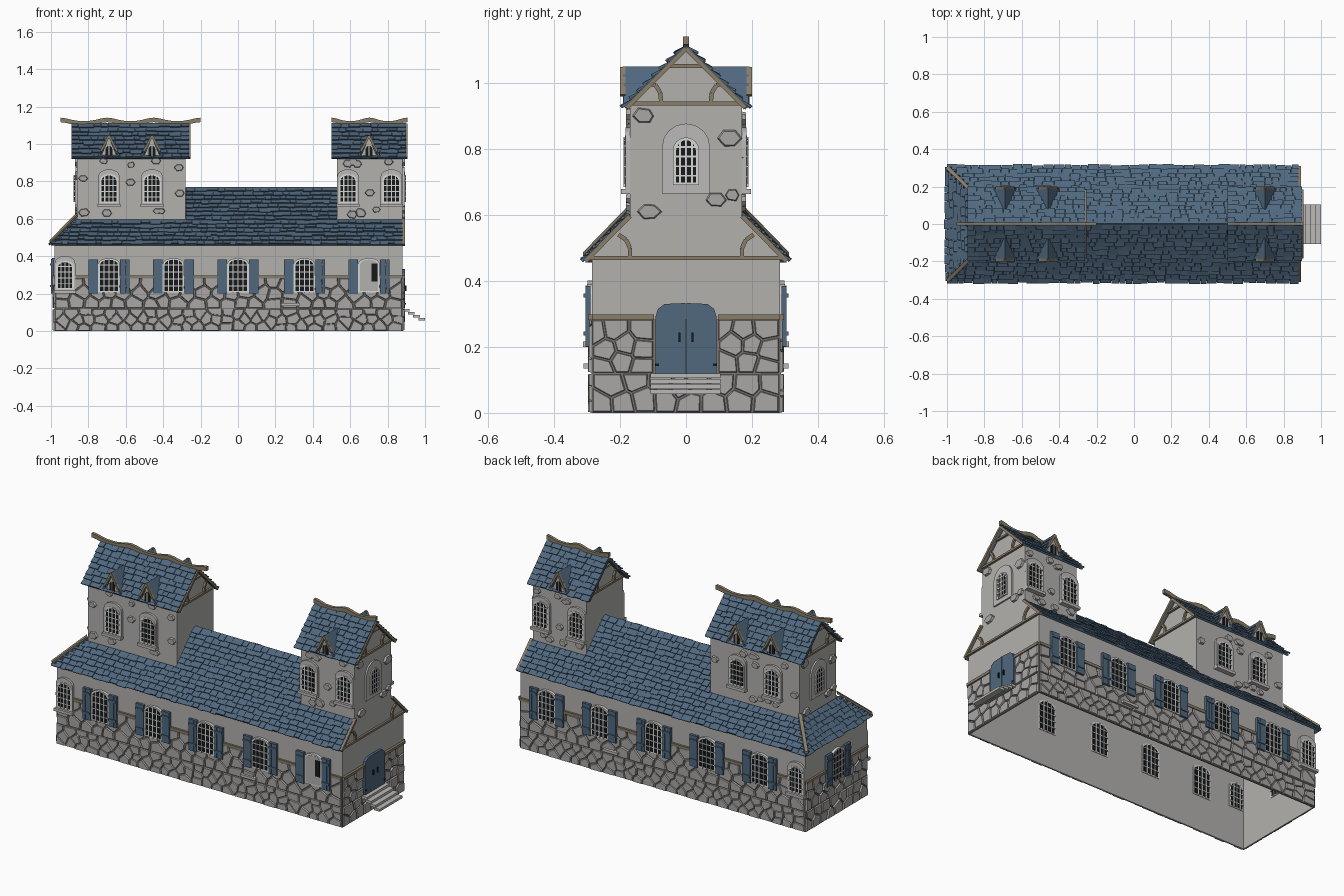
import bpy, bmesh, math, random
from mathutils import Matrix, Vector

if "Cube" in bpy.data.objects:
    bpy.data.objects.remove(bpy.data.objects["Cube"])

random.seed(4)
R = random.uniform
COL = {"slate_blue": (.08, .138, .21), "plaster": (.45, .44, .42), "stone": (.40, .39, .375),
       "mortar": (.20, .19, .18), "timber": (.25, .205, .14), "black_glass": (.008, .009, .01),
       "white_frame": (.68, .68, .67), "pale_trim": (.50, .49, .475)}
MATS = {}
for n, c in COL.items():
    MATS[n] = bpy.data.materials.new(n)
    MATS[n].diffuse_color = (*c, 1)
parts = {}


def frame(deg, dist, z=0, tilt=0):
    """Wall plane: local x along, y up, z outward. deg 0 front, 90 right, 180 back, -90 left."""
    return (Matrix.Rotation(math.radians(deg), 4, 'Z') @ Matrix.Translation((0, -dist, z))
            @ Matrix.Rotation(math.radians(90 - tilt), 4, 'X'))


def solid(name, mat, f, bottom, top):
    bm = parts.setdefault((name, mat), bmesh.new())
    a = [bm.verts.new(f @ Vector(p)) for p in bottom]
    b = [bm.verts.new(f @ Vector(p)) for p in top]
    n = len(a)
    bm.faces.new(a[::-1])
    bm.faces.new(b)
    for i in range(n):
        bm.faces.new((a[i], a[(i + 1) % n], b[(i + 1) % n], b[i]))


def prism(name, mat, f, pts, d0, d1, taper=1):
    cu = sum(p[0] for p in pts) / len(pts)
    cw = sum(p[1] for p in pts) / len(pts)
    solid(name, mat, f, [(u, w, d0) for u, w in pts],
          [(cu + (u - cu) * taper, cw + (w - cw) * taper, d1) for u, w in pts])


def box(name, mat, f, u0, u1, w0, w1, d0, d1):
    prism(name, mat, f, [(u0, w0), (u1, w0), (u1, w1), (u0, w1)], d0, d1)


def strip(name, mat, f, pts, wid, d0, d1):
    for (a, b), (c, d) in zip(pts, pts[1:]):
        n = Vector((b - d, c - a)).normalized() * wid / 2
        prism(name, mat, f, [(a + n.x, b + n.y), (a - n.x, b - n.y),
                             (c - n.x, d - n.y), (c + n.x, d + n.y)], d0, d1)


def arch(u, w, wid, h, rise):
    pts = [(u - wid / 2, w), (u + wid / 2, w)]
    for i in range(9):
        t = math.pi * i / 8
        pts.append((u + wid / 2 * math.cos(t), w + h - rise + rise * math.sin(t)))
    return pts


def window(f, u, w, wid, h, rise=.03, shutters=False, surround=0, sill=True, broken=False):
    if surround:
        prism("window_surrounds", "pale_trim", f,
              arch(u, w - .02, wid + surround, h + .045, rise + .01), 0, .013)
    prism("window_frames", "white_frame", f, arch(u, w, wid, h, rise), -.009, .015)
    prism("window_panes", "plaster" if broken else "black_glass", f,
          arch(u, w + .008, wid - .018, h - .016, rise), -.011, .0165)
    if broken:
        box("window_panes", "black_glass", f, u + .015, u + .045, w + .06, w + h - .03, -.012, .018)
    else:
        for k in (-1, 0, 1):
            x = u + k * wid * .23
            box("window_bars", "white_frame", f, x - .0028, x + .0028, w, w + h - (.012 if k else .004), -.014, .019)
        for k in range(1, 5):
            z = w + h * k / 5
            box("window_bars", "white_frame", f, u - wid * .46, u + wid * .46, z - .0025, z + .0025, -.014, .019)
    if sill:
        box("window_sills", "pale_trim", f, u - wid / 2 - .012, u + wid / 2 + .012, w - .022, w - .006, 0, .027)
    if shutters:
        for s in (-1, 1):
            for k in range(3):                       # planks
                x = u + s * (wid / 2 + .009 + k * .0175)
                box("shutters", "slate_blue", f, x - .0084, x + .0084, w - .004, w + h - .006, .004, .02)
            x = u + s * (wid / 2 + .027)
            for z in (w + .03, w + h - .04):
                box("shutters", "slate_blue", f, x - .024, x + .024, z, z + .012, .018, .025)


def clip(poly, m, n):
    out = []
    for p, q in zip(poly, poly[1:] + poly[:1]):
        a, b = (p - m).dot(n), (q - m).dot(n)
        if a <= 0:
            out.append(p)
        if a * b < 0:
            out.append(p + (q - p) * (a / (a - b)))
    return out


def stones(f, u0, u1, w0, w1, su=.075, sw=.05):
    """Irregular masonry: jittered cells cut by the bisectors to their neighbours."""
    nx, ny = max(1, round((u1 - u0) / su)), max(1, round((w1 - w0) / sw))
    du, dw = (u1 - u0) / nx, (w1 - w0) / ny
    seeds = [Vector((u0 + (i + .5 + (j % 2 - .5) * .4 + R(-.28, .28)) * du, w0 + (j + .5 + R(-.25, .25)) * dw))
             for i in range(nx) for j in range(ny)]
    for s in seeds:
        poly = [Vector(p) for p in ((u0, w0), (u1, w0), (u1, w1), (u0, w1))]
        for t in seeds:
            if t is not s and (t - s).length < 3.2 * su:
                poly = clip(poly, (s + t) / 2, t - s)
        if len(poly) > 2:
            c = sum(poly, Vector((0, 0))) / len(poly)
            prism("wall_stones", "stone", f, [c + (p - c) * .93 for p in poly], 0, R(.007, .012), .9)


def tiles(f, rise, lo, hi):
    """Courses of slates up a 45 degree slope; lo/hi give the side limits at a height."""
    L = rise * math.sqrt(2)
    n = round(L / .031)
    for r in range(n):
        v, h = L * r / n, L / n
        a, b = lo(v * .7071), hi(v * .7071)
        box("roof_deck", "slate_blue", f, a, b, v, v + h, -.008, .001)
        u = a
        while u < b - .002:
            e = min(u + R(.03, .065), b)
            if b - e < .02:
                e = b
            y0, y1, d = v - R(0, .009), v + h, R(.010, .016)
            x0, x1 = u + .001, e - .001
            solid("roof_tiles", "slate_blue", f,
                  [(x0, y0, d - .009), (x1, y0, d - .009), (x1, y1, 0), (x0, y1, 0)],
                  [(x0, y0, d), (x1, y0, d), (x1, y1, .004), (x0, y1, .004)])
            u = e


def chip(f, u, w, r):
    prism("loose_wall_stones", "stone", f,
          [(u + r * R(.85, 1.15) * math.cos(i * 1.047), w + r * .75 * R(.85, 1.15) * math.sin(i * 1.047))
           for i in range(6)], 0, .012, .85)


# --- main body walls, masonry and windows (front and back mirrored) ---
for deg, s in ((0, 1), (180, -1)):
    f = frame(deg, .285)
    a, b = sorted((-.98 * s, .88 * s))
    box("body_walls", "plaster", f, a, b, 0, .475, -.006, 0)
    box("mortar_bed", "mortar", f, a, b, 0, .285, 0, .002)
    stones(f, a, b, 0, .12, .07, .04)
    stones(f, a, b, .12, .285, .08, .055)
    box("wall_beams", "timber", f, a, b, .282, .298, 0, .012)
    for x in (-.69, -.345, 0, .355, .70):
        window(f, x * s, .205, .115, .185, shutters=True, sill=False, broken=(x == .70 and s == 1))
    window(f, -.925 * s, .222, .095, .155, surround=.015)
    box("stone_ledge", "pale_trim", f, .28 * s - .05, .28 * s + .05, .135, .15, 0, .025)
    # main roof slope
    left = lambda d: -1 + d if d < .13 else -.28
    right = lambda d: .88 if d < .13 else .53
    tiles(frame(deg, .305, .462, 45), .305,
          left if s == 1 else (lambda d: -right(d)), right if s == 1 else (lambda d: -left(d)))

# --- left end with hipped roof ---
f = frame(-90, .98)
box("body_walls", "plaster", f, -.285, .285, 0, .475, -.006, 0)
box("mortar_bed", "mortar", f, -.285, .285, 0, .285, 0, .002)
stones(f, -.285, .285, 0, .12)
stones(f, -.285, .285, .12, .285)
box("wall_beams", "timber", f, -.285, .285, .282, .298, 0, .012)
window(f, 0, .205, .115, .185, shutters=True, sill=False)
tiles(frame(-90, 1.0, .462, 45), .13, lambda d: -.305 + d, lambda d: .305 - d)
for s in (-1, 1):                                    # hip boards
    p, q = Vector((-1.0, s * .305, .475)), Vector((-.865, s * .172, .612))
    o = Vector((.007, s * .007, 0))
    z = Vector((0, 0, .012))
    solid("hip_boards", "timber", Matrix(), [p - o, p + o, q + o, q - o],
          [p - o + z, p + o + z, q + o + z, q - o + z])

# --- right gable end with door and steps ---
f = frame(90, .88)
half = [(.285, 0), (.285, .475), (.17, .59), (.17, .93)]
prism("body_walls", "plaster", f, half + [(0, 1.10)] + [(-u, w) for u, w in half[::-1]], -.006, 0)
box("mortar_bed", "mortar", f, -.285, .285, 0, .285, 0, .002)
stones(f, -.285, .285, 0, .12, .07, .055)
for a, b in ((-.285, -.097), (.097, .285)):
    stones(f, a, b, .12, .285, .068, .058)
    box("wall_beams", "timber", f, a, b, .282, .298, 0, .014)
box("wall_beams", "timber", f, -.295, .295, .463, .475, 0, .012)
for s in (-1, 1):
    strip("gable_timbers", "timber", f, [(s * .305, .46), (s * .17, .597)], .014, -.004, .014)
    strip("gable_timbers", "timber", f, [(s * .205, .54), (s * .182, .525), (s * .170, .50), (s * .170, .47)], .013, 0, .01)
    prism("door", "slate_blue", f, [(s * u, w) for u, w in (
        (.001, .12), (.093, .12), (.093, .29), (.085, .315), (.065, .33), (.001, .333))], -.009, .014)
    box("door_fittings", "black_glass", f, s * .02 - .003, s * .02 + .003, .215, .243, .014, .022)
    box("door_fittings", "black_glass", f, s * .088 - .006, s * .088 + .006, .142, .15, .014, .018)
for k in range(4):
    box("door_steps", "pale_trim", f, -.108, .105, .105 - k * .016, .119 - k * .016, k * .028, k * .028 + .036)

# --- the two towers ---
for x0, x1, r0, r1, wins, dorms in ((-.86, -.28, -.89, -.26, (-.69, -.46), (-.69, -.46)),
                                    (.53, .88, .5, .9, (.588, .82), (.70,))):
    for deg, s in ((0, 1), (180, -1)):
        f = frame(deg, .17)
        a, b = sorted((x0 * s, x1 * s))
        box("tower_walls", "plaster", f, a, b, .57, .935, -.006, 0)
        for x in wins:
            window(f, x * s, .685, .098, .155, surround=.018)
        for i in range(8):
            chip(f, R(a + .03, b - .03), R(.87, .91) if i % 2 else R(.62, .65), R(.02, .03))
        for x in (x0 + .03, x1 - .03, (wins[0] + wins[1]) / 2):
            chip(f, x * s, R(.7, .84), .026)
        a, b = sorted((r0 * s, r1 * s))
        tiles(frame(deg, .185, .925, 45), .185, lambda d: a, lambda d: b)
        for x in dorms:                              # dormers
            u = x * s
            prism("dormer_bodies", "plaster", f, [(u - .045, .93), (u + .045, .93), (u, 1.035)], -.11, .014)
            prism("dormer_panes", "black_glass", f, arch(u, .935, .036, .055, .018), .012, .018)
            box("window_bars", "white_frame", f, u - .002, u + .002, .935, .99, .018, .021)
            for t in (-1, 1):
                for k in range(4):                   # stepped dormer slates
                    p, q = (u + t * .014 * k, 1.05 - .028 * k), (u + t * .014 * (k + 1), 1.05 - .028 * (k + 1))
                    prism("dormer_roofs", "slate_blue", f,
                          [p, (q[0] + t * .007, q[1] - .003), (q[0] - t * .006, q[1] - .003), (p[0], p[1] - .014)],
                          -.115 + k * .022, .018 + R(0, .004))
                strip("dormer_trim", "timber", f, [(u, 1.045), (u + t * .03, .985), (u + t * .045, .962)], .012, .014, .03)
    # end gables: the outer right wall is part of the body end
    for deg, dist in ((-90, -x0), (90, x1)):
        f = frame(deg, dist)
        if dist != .88:
            prism("tower_walls", "plaster", f, [(-.17, .57), (.17, .57), (.17, .93), (0, 1.10), (-.17, .93)], -.006, 0)
        box("gable_timbers", "timber", f, -.165, .165, .932, .944, 0, .012)
        box("gable_timbers", "timber", f, -.06, .06, 1.046, 1.057, 0, .012)
        for s in (-1, 1):
            strip("gable_timbers", "timber", f, [(s * .18, .925), (0, 1.105)], .014, .012, .026)
            strip("gable_timbers", "timber", f, [(s * .075, .94), (s * .078, .97), (s * .092, .993), (s * .115, 1.0)], .013, 0, .011)
        if dist in (.86, .88):                       # arched end window with stone surround
            prism("window_surrounds", "pale_trim", f, arch(0, .665, .145, .212, .07), 0, .009)
            window(f, 0, .69, .08, .145, .04, sill=False)
            for u, w, r in ((-.127, .90, .034), (.132, .832, .034), (-.11, .61, .034), (.09, .645, .03), (.14, .66, .025)):
                chip(f, u, w, r)
    # scalloped ridge beam with upturned ends
    e0, e1 = (-.95, -.2) if x0 < 0 else (.5, .905)
    lobes = 3 if x0 < 0 else 2
    top = [(e0 + (e1 - e0) * i / 24, 1.123 + .018 * abs(math.cos(math.pi * lobes * i / 24)) ** 3) for i in range(25)]
    for p, q in zip(top, top[1:]):
        prism("ridge_beams", "timber", frame(0, 0),
              [(p[0], p[1] - .024), (q[0], q[1] - .024), q, p], -.009, .009)

# --- finish: one object per part and colour ---
for (name, mat), bm in parts.items():
    bmesh.ops.recalc_face_normals(bm, faces=bm.faces)
    me = bpy.data.meshes.new(name)
    bm.to_mesh(me)
    bm.free()
    me.materials.append(MATS[mat])
    bpy.context.collection.objects.link(bpy.data.objects.new(name, me))

for m in bpy.data.materials:
    if m.users and not m.is_grease_pencil:
        m.use_nodes = True
        m.node_tree.nodes["Principled BSDF"].inputs["Base Color"].default_value = m.diffuse_color
